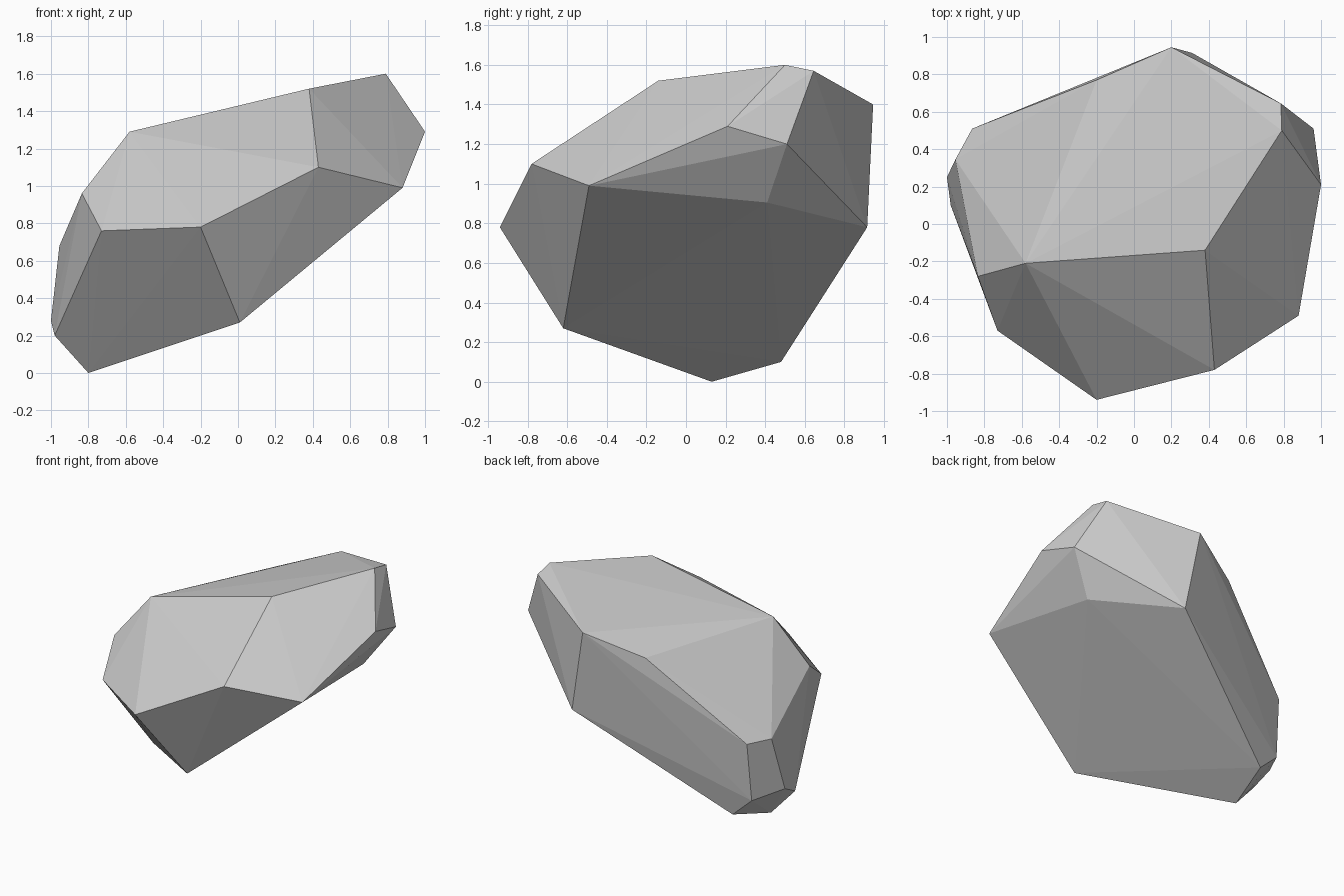
import bpy, bmesh

default = bpy.data.objects.get("Cube")
if default:
    bpy.data.objects.remove(default, do_unlink=True)


def make_material(name, colour):
    mat = bpy.data.materials.new(name)
    mat.use_nodes = True
    mat.diffuse_color = colour
    mat.node_tree.nodes["Principled BSDF"].inputs["Base Color"].default_value = colour
    return mat


# Corners of the stone, grouped from the low end to the high end
low_end = [(-.80, .13, 0), (-.725, .48, .10), (-.98, .10, .20),
           (-1, .25, .28), (-.877, .47, .24), (.01, -.62, .27)]
middle = [(-.955, .345, .68), (-.865, .51, .677), (-.73, -.57, .76),
          (-.20, -.94, .78), (.31, .915, .78), (-.835, -.28, .96)]
high_end = [(.76, .41, .905), (.88, -.49, .99), (.43, -.78, 1.10),
            (.96, .51, 1.20), (1, .21, 1.29)]
crown = [(-.20, .77, 1.25), (-.58, -.21, 1.29), (.20, .945, 1.40),
         (.38, -.14, 1.52), (.785, .645, 1.57), (.79, .50, 1.60)]

# Wrap the corners in a faceted convex shell
bm = bmesh.new()
for corner in low_end + middle + high_end + crown:
    bm.verts.new(corner)
bmesh.ops.convex_hull(bm, input=bm.verts)
bmesh.ops.recalc_face_normals(bm, faces=bm.faces)

mesh = bpy.data.meshes.new("rock")
bm.to_mesh(mesh)
bm.free()
mesh.shade_flat()
mesh.materials.append(make_material("stone grey", (.6, .6, .6, 1)))
rock = bpy.data.objects.new("rock", mesh)
bpy.context.collection.objects.link(rock)
